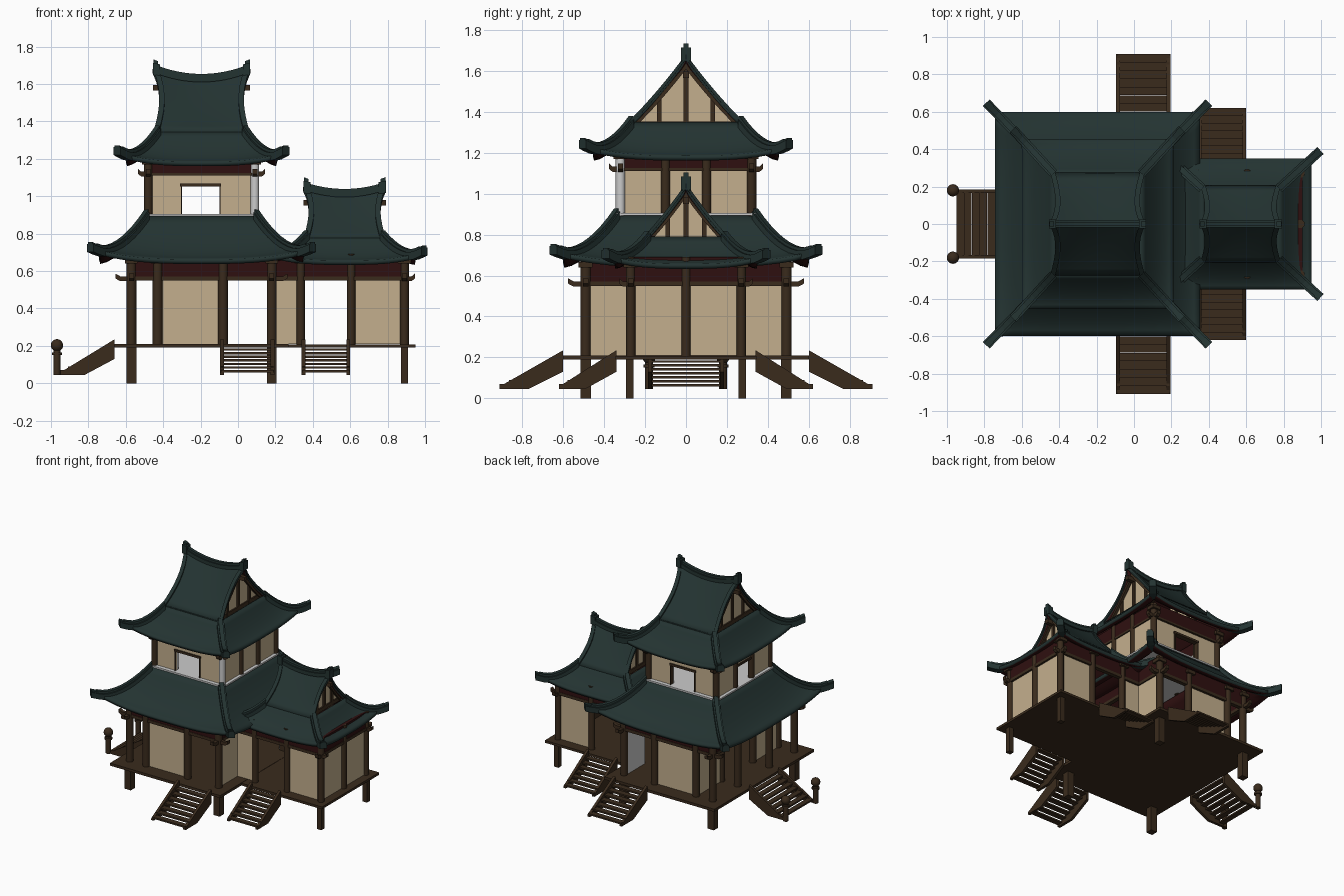
import bpy, bmesh, math
from mathutils import Vector, Matrix

if "Cube" in bpy.data.objects:
    bpy.data.objects.remove(bpy.data.objects["Cube"])

def mat(name, c):
    m = bpy.data.materials.new(name)
    m.diffuse_color = (*c, 1)
    m.use_nodes = True
    m.node_tree.nodes["Principled BSDF"].inputs["Base Color"].default_value = m.diffuse_color
    return m

ROOF = mat("roof_tile", (.017, .033, .031))
WOOD = mat("dark_wood", (.042, .024, .012))
RED = mat("dark_red", (.028, .005, .005))
TAN = mat("plaster", (.55, .43, .27))
CX, WX = -.195, .57            # centres of main house and wing

def finish(bm, name, mats, smooth=False):
    me = bpy.data.meshes.new(name)
    bm.to_mesh(me)
    bm.free()
    ob = bpy.data.objects.new(name, me)
    bpy.context.collection.objects.link(ob)
    for m in mats:
        if m: me.materials.append(m)
    if smooth:
        bpy.context.view_layer.objects.active = ob
        ob.select_set(True)
        bpy.ops.object.shade_smooth_by_angle(angle=math.radians(35))
        ob.select_set(False)
    return ob

def boxes(name, m, bounds):
    bm = bmesh.new()
    for x0, x1, y0, y1, z0, z1 in bounds:
        mx = Matrix.Translation(((x0+x1)/2, (y0+y1)/2, (z0+z1)/2)) @ Matrix.Diagonal((abs(x1-x0), abs(y1-y0), abs(z1-z0), 1))
        bmesh.ops.create_cube(bm, size=1, matrix=mx)
    return finish(bm, name, [m])

def columns(name, m, spots, r, z0, z1):
    bm = bmesh.new()
    for x, y in spots:
        bmesh.ops.create_cone(bm, cap_ends=True, segments=12, radius1=r, radius2=r, depth=z1-z0,
                              matrix=Matrix.Translation((x, y, (z0+z1)/2)))
    return finish(bm, name, [m], True)

def sweeps(name, m, items):
    """Rectangular bars along paths: (points, width, z below, z above)."""
    bm = bmesh.new()
    for pts, w, lo, hi in items:
        d = Vector(pts[-1]) - Vector(pts[0])
        side = Vector((-d.y, d.x, 0)).normalized() * w/2
        rings = []
        for p in map(Vector, pts):
            rings.append([bm.verts.new(p + side*a + Vector((0, 0, b))) for a, b in ((-1, lo), (1, lo), (1, hi), (-1, hi))])
        for a, b in zip(rings, rings[1:]):
            for i in range(4):
                bm.faces.new((a[i], a[(i+1) % 4], b[(i+1) % 4], b[i]))
        bm.faces.new(rings[0]); bm.faces.new(rings[-1])
    bmesh.ops.recalc_face_normals(bm, faces=bm.faces)
    return finish(bm, name, [m])

def sheet(name, grids, thick):
    """Roof surface from point grids, thickened downward with a red underside."""
    bm = bmesh.new()
    for g in grids:
        v = [[bm.verts.new(p) for p in row] for row in g]
        for i in range(len(v)-1):
            for j in range(len(v[0])-1):
                f = bm.faces.new((v[i][j], v[i+1][j], v[i+1][j+1], v[i][j+1]))
                f.normal_update()
                if f.normal.z < 0: f.normal_flip()
    bmesh.ops.remove_doubles(bm, verts=bm.verts, dist=1e-4)
    ob = finish(bm, name, [ROOF, RED], True)
    s = ob.modifiers.new("thickness", 'SOLIDIFY')
    s.thickness, s.offset, s.material_offset = thick, -1, 1

def skirt(name, cx, inner, outer, lift):
    def pt(ax, sg, s, t):
        hx, hy = (inner[k] + (outer[k]-inner[k])*t for k in (0, 1))
        g = 1 - max(0, 1-t)**1.6
        z = inner[2] + (outer[2]-inner[2])*g + lift*abs(s)**3*t*t
        return (cx+s*hx, sg*hy, z) if ax else (cx+sg*hx, s*hy, z)
    sheet(name, [[[pt(ax, sg, i/8-1, j/8) for j in range(9)] for i in range(17)]
                 for ax in (0, 1) for sg in (-1, 1)], .025)
    end = 1 + .047/(outer[0]-inner[0])
    hips = []
    for sx in (-1, 1):
        for sy in (-1, 1):
            p = [pt(1, sy, sx, end*i/10) for i in range(11)]
            hips += [(p, .05, -.03, .012), (p[:-1], .03, 0, .028), (p[-2:], .036, 0, .022)]
    sweeps(name + "_hip_ridges", ROOF, hips)

def gable(name, cx, hl, hy, zb, zt, sag, post):
    def pt(u, v, k=1):
        a = abs(v)
        z = zb + (zt-zb)*(1-a)*(.82+.18*(1-a)) + sag*u*u*(1-a)
        return (cx+u*k*hl*(1-.13*math.sin(math.pi*a**.8)-.03*a), v*hy, z)
    sheet(name, [[[pt(i/8-1, j/8-1) for j in range(17)] for i in range(17)]], .018)
    top = [pt(i/8-1, 0) for i in range(17)]
    bars = [(top, .04, -.01, .018), (top, .024, .01, .034)]
    for e in (-1, 1):
        for s in (-1, 1):
            bars.append(([pt(e*.98, s*j/8) for j in range(9)], .028, -.012, .012))
        x = cx + e*hl
        bars.append(([(x-e*.03, 0, zt+sag), (x+e*.008, 0, zt+sag+.008)], .05, -.03, .035))
        bars.append(([(x-e*.02, 0, zt+sag+.03), (x+e*.006, 0, zt+sag+.04)], .026, 0, .022))
    sweeps(name + "_ridge_and_verge", ROOF, bars)
    # plastered gable ends with timber framing
    bm, wood = bmesh.new(), []
    for e in (-1, 1):
        x = cx + e*(hl-.06)
        f = bm.faces.new([bm.verts.new((x, hy*.95*j/8, pt(0, .95*j/8)[2]-.012)) for j in range(-8, 9)])
        for y in (-post, 0, post):
            wood.append((x-.01, x+.012, y-.011, y+.011, zb-.02, pt(0, y/hy)[2]-.005))
        wood += [(x-.01, x+.01, -hy*.93, hy*.93, zb-.02, zb+.008),
                 (x, cx+e*(hl+.008), -.014, .014, zt-.055, zt-.025)]
    bmesh.ops.solidify(bm, geom=bm.faces[:], thickness=.01)
    finish(bm, name + "_end_wall", [TAN])
    boxes(name + "_end_timber", WOOD, wood)
    sweeps(name + "_bargeboard", WOOD, [([(cx+e*(hl-.045), s*hy*j/8, pt(.8, j/8)[2]) for j in range(9)], .02, -.045, -.016)
                                        for e in (-1, 1) for s in (-1, 1)])

# roofs
skirt("main_lower_roof", CX, (.295, .34, .90), (.548, .60, .662), .05)
skirt("main_upper_roof", CX, (.235, .27, 1.35), (.405, .455, 1.185), .04)
skirt("wing_lower_roof", WX, (.205, .19, .79), (.38, .35, .657), .035)
gable("main_gable_roof", CX, .252, .275, 1.345, 1.62, .05, .13)
gable("wing_gable_roof", WX, .212, .205, .78, 1.005, .035, .09)

# deck and feet
boxes("deck", WOOD, [(-.66, .27, -.6, .6, .19, .21), (.27, .95, -.345, .345, .19, .208)])
S = (-1, 1)
boxes("feet", WOOD, [(x-r, x+r, s*y-r, s*y+r, 0, .195) for s in S
                     for x, y, r in ((-.57, .49, .026), (.18, .49, .026), (.89, .275, .019))])

# columns
columns("main_columns", WOOD, [(x, s*.49) for x in (-.57, -.43, -.08, .18) for s in S]
        + [(x, s*.19) for x in (-.57, -.43) for s in S], .026, .2, .69)
columns("wing_columns", WOOD, [(x, s*.27) for x in (.335, .605, .89) for s in S] + [(.89, 0)], .023, .2, .69)
columns("upper_columns", WOOD, [(CX-.285, -.32), (CX-.285, .32), (CX+.285, .32)]
        + [(CX+e*.285, s*.1) for e in S for s in S], .023, .89, 1.22)
columns("upper_front_right_column", None, [(CX+.285, -.32)], .023, .89, 1.22)
boxes("upper_floor", None, [(CX-.315, CX+.315, -.35, .35, .893, .905)])

# walls: plaster outside, lining inside
out, main_in, wing_in = [], [], []
def wall(x0, x1, y0, y1, z0, z1, lining, dx=0, dy=0):
    out.append((x0, x1, y0, y1, z0, z1))
    lining.append((x0+dx, x1+dx, y0+dy, y1+dy, z0, z1))

for s in S:
    a, b = sorted((s*.475, s*.487))
    wall(-.43, -.08, a, b, .21, .57, main_in, dy=-s*.012)
    for x0, x1 in ((.18, .335), (.605, .89)):
        a, b = sorted((s*.258, s*.27))
        wall(x0, x1, a, b, .21, .57, wing_in, dy=-s*.012)
    wall(.878, .89, min(0, s*.27), max(0, s*.27), .21, .57, wing_in, dx=-.012)
    a, b = sorted((s*.2, s*.48))
    wall(-.436, -.424, a, b, .21, .57, main_in, dx=.012)
    a, b = sorted((s*.26, s*.48))
    wall(.174, .186, a, b, .21, .57, main_in, dx=-.012)
    # upper storey front and back around the window
    a, b = sorted((s*.308, s*.32))
    for x0, x1, z0, z1 in ((CX-.285, -.30, .9, 1.12), (-.10, CX+.285, .9, 1.12), (-.30, -.10, 1.06, 1.12)):
        wall(x0, x1, a, b, z0, z1, main_in, dy=-s*.012)
    a, b = sorted((s*.1, s*.32))
    for e in S:
        wall(CX+e*.285-.006, CX+e*.285+.006, a, b, .9, 1.12, main_in, dx=-e*.012)
wall(CX+.279, CX+.291, -.1, .1, .9, 1.12, main_in, dx=-.012)
wall(CX-.291, CX-.279, -.1, .1, 1.06, 1.12, main_in, dx=.012)
boxes("plaster_walls", TAN, out)
boxes("main_inner_lining", None, main_in)
boxes("wing_inner_lining", WOOD, wing_in)

# window frames
fr = []
for s in S:
    a, b = s*.3-.014, s*.3+.03*s
    fr += [(-.31, -.09, s*.29, s*.33, 1.052, 1.068), (-.306, -.3, s*.29, s*.33, .905, 1.06), (-.1, -.094, s*.29, s*.33, .905, 1.06)]
fr.append((CX-.3, CX-.26, -.1, .1, 1.052, 1.068))
boxes("window_frames", WOOD, fr)

# red friezes and timber rails under the eaves
def ring(x0, x1, hy, z0, z1, t, right=True):
    r = [(x0, x1, s*hy-t, s*hy+t, z0, z1) for s in S] + [(x0-t, x0+t, -hy, hy, z0, z1)]
    return r + ([(x1-t, x1+t, -hy, hy, z0, z1)] if right else [])
boxes("red_frieze", RED, ring(-.57, .18, .49, .57, .69, .012) + ring(.18, .89, .27, .57, .69, .012)
      + ring(CX-.285, CX+.285, .32, 1.12, 1.22, .012))
boxes("timber_rails", WOOD, ring(-.57, .18, .49, .55, .572, .015) + ring(.18, .89, .27, .55, .572, .015)
      + ring(CX-.285, CX+.285, .32, 1.11, 1.125, .015) + [(-.445, -.415, -.49, .49, .55, .68)]
      + ring(-.43, .18, .483, .205, .218, .01)[1:1])

# upturned beam noses and column caps
noses, caps = [], []
for x, y, z, dx in ([(-.57, .49, .56, -1), (.18, .49, .56, 1), (.89, .27, .56, 1),
                     (CX-.285, .32, 1.12, -1), (CX+.285, .32, 1.12, 1)]):
    for s in S:
        for ex, ey in ((dx, 0), (0, s)):
            k = .55 if z > 1 or x > .8 else .85
            noses.append(([(x+ex*d*k, s*y+ey*d*k, z+h) for d, h in ((0, 0), (.07, 0), (.1, .014))], .026, -.014, .012))
for x, y, z in [(x, .49, .64) for x in (-.57, -.43, -.08, .18)] + [(x, .27, .64) for x in (.335, .605, .89)] \
        + [(CX+e*.285, .32, 1.17) for e in S]:
    caps += [(x-.034, x+.034, s*y-.034, s*y+.034, z, z+.025) for s in S]
sweeps("beam_noses", WOOD, noses)
boxes("column_caps", WOOD, caps)

# stairs: sloped stringers with open treads
def stairs(name, ox, oy, ang, width, run):
    bm = bmesh.new()
    prof = [(run, .045), (run*.55, .045), (0, .13), (0, .235), (run, .058)]
    for s in S:
        f = bm.faces.new([bm.verts.new((s*width/2, -d, z)) for d, z in prof])
        e = bmesh.ops.extrude_face_region(bm, geom=[f])
        bmesh.ops.translate(bm, verts=[v for v in e['geom'] if isinstance(v, bmesh.types.BMVert)], vec=(-s*.02, 0, 0))
    for i in range(7):
        d, z = run*(i+.5)/7, .19 - .135*(i+.5)/7
        bmesh.ops.create_cube(bm, size=1, matrix=Matrix.Translation((0, -d, z)) @ Matrix.Diagonal((width-.01, run/7-.001, .012, 1)))
    bmesh.ops.recalc_face_normals(bm, faces=bm.faces)
    bm.transform(Matrix.Translation((ox, oy, 0)) @ Matrix.Rotation(ang, 4, 'Z'))
    finish(bm, name, [WOOD])

for label, s, ang in (("front", -1, 0), ("back", 1, math.pi)):
    stairs(label + "_main_stairs", .05, s*.6, ang, .29, .31)
    stairs(label + "_wing_stairs", .47, s*.34, ang, .26, .28)
stairs("left_stairs", -.66, 0, -math.pi/2, .37, .29)

# newel posts with ball finials on the left stairs
columns("newel_posts", WOOD, [(-.968, s*.18) for s in S], .019, .045, .18)
columns("newel_collars", WOOD, [(-.968, s*.18) for s in S], .027, .15, .165)
bm = bmesh.new()
for s in S:
    bmesh.ops.create_uvsphere(bm, u_segments=16, v_segments=10, radius=.033, matrix=Matrix.Translation((-.968, s*.18, .203)))
finish(bm, "newel_balls", [WOOD], True)
